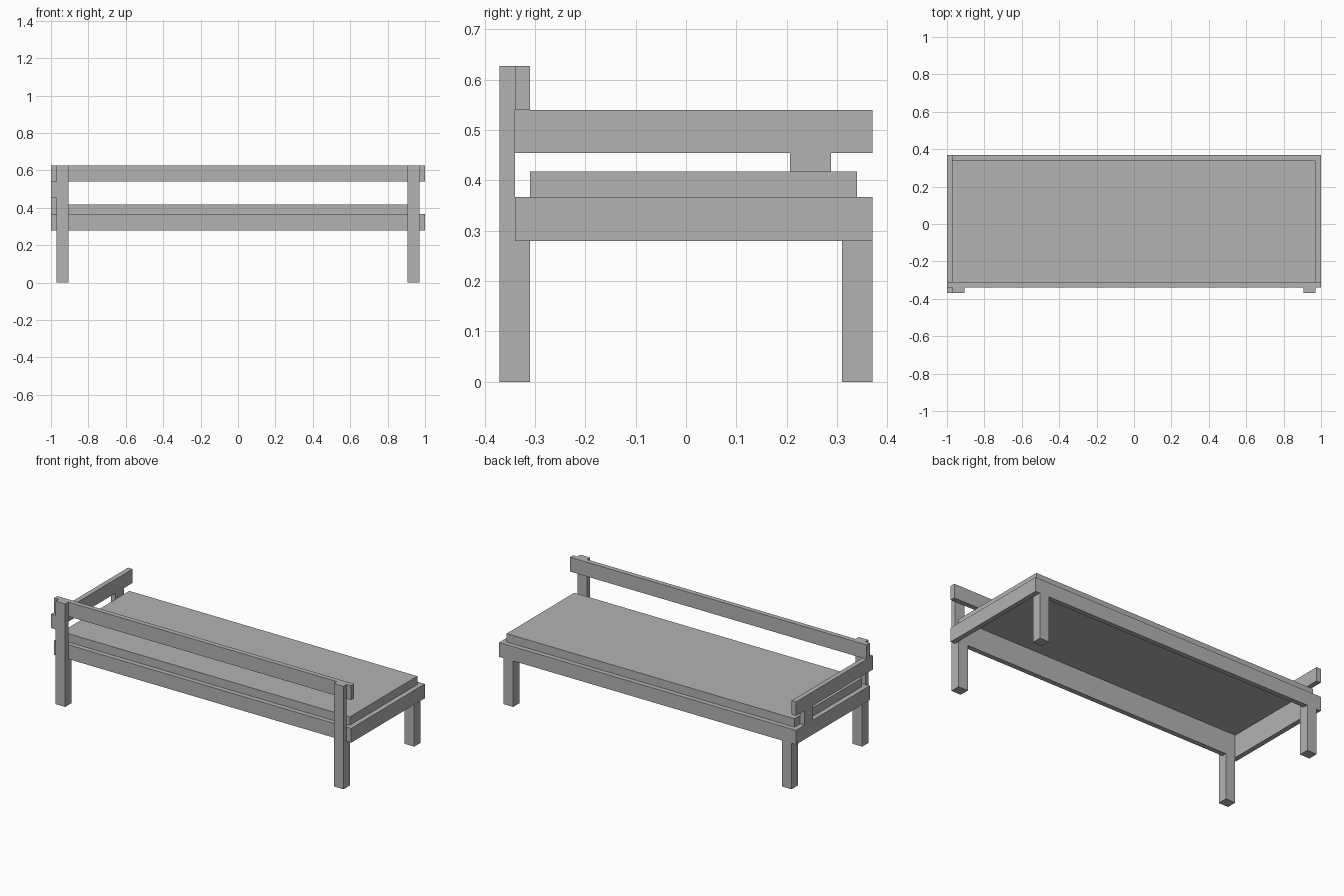
import bpy, bmesh

cube = bpy.data.objects.get("Cube")
if cube:
    bpy.data.objects.remove(cube, do_unlink=True)

# One plain grey for everything
grey = bpy.data.materials.new("plain_grey")
grey.use_nodes = True
colour = (0.45, 0.45, 0.45, 1)
grey.diffuse_color = colour
grey.node_tree.nodes["Principled BSDF"].inputs["Base Color"].default_value = colour


def finish(name, bm):
    mesh = bpy.data.meshes.new(name)
    bm.to_mesh(mesh)
    bm.free()
    mesh.materials.append(grey)
    obj = bpy.data.objects.new(name, mesh)
    bpy.context.collection.objects.link(obj)
    return obj


def board(name, x, y, z, open_bottom=False):
    """Box between the (low, high) limits on each axis."""
    bm = bmesh.new()
    bmesh.ops.create_cube(bm, size=1)
    for v in bm.verts:
        v.co = [lim[1] if c > 0 else lim[0] for c, lim in zip(v.co, (x, y, z))]
    if open_bottom:
        bm.faces.ensure_lookup_table()
        low = [f for f in bm.faces if f.normal.z < -0.5]
        bmesh.ops.delete(bm, geom=low, context='FACES_ONLY')
    return finish(name, bm)


def notched_post(name, x, profile):
    """Post cut from a side profile of (y, z) points, extruded across x."""
    bm = bmesh.new()
    face = bm.faces.new([bm.verts.new((x[0], y, z)) for y, z in profile])
    side = bmesh.ops.extrude_face_region(bm, geom=[face])
    for v in side["geom"]:
        if isinstance(v, bmesh.types.BMVert):
            v.co.x = x[1]
    bmesh.ops.recalc_face_normals(bm, faces=bm.faces)
    return finish(name, bm)


# Main levels and board limits
T = 0.03
FRONT, BACK, END = -0.37, 0.37, 1.0
FRAME = (0.28, 0.367)
ARM = (0.455, 0.54)
RAIL = (0.54, 0.627)
INNER = END - T

# Posts and legs, notched to carry the frame boards
front_profile = [(FRONT, 0), (FRONT + 2 * T, 0), (FRONT + 2 * T, FRAME[0]),
                 (FRONT + T, FRAME[0]), (FRONT + T, RAIL[1]), (FRONT, RAIL[1])]
back_profile = [(BACK, 0), (BACK - 2 * T, 0), (BACK - 2 * T, FRAME[1]),
                (BACK - T, FRAME[1]), (BACK - T, FRAME[0]), (BACK, FRAME[0])]
for side, s in (("left", 1), ("right", -1)):
    span = sorted((s * INNER, s * (INNER - 0.065)))
    notched_post(f"front_post_{side}", span, front_profile)
    notched_post(f"back_leg_{side}", span, back_profile)
    board(f"frame_end_{side}", sorted((s * INNER, s * END)), (FRONT + T, BACK), FRAME)

# Long frame boards
board("frame_front", (-INNER, INNER), (FRONT + T, FRONT + 2 * T), FRAME)
board("frame_back", (-INNER, INNER), (BACK - T, BACK), FRAME)

# Long guard rail fixed behind the tall posts
board("guard_rail", (-END, END), (FRONT + T, FRONT + 2 * T), RAIL)

# Arm rail at one end with its short support
board("arm_rail", (-END, -INNER), (FRONT, BACK), ARM)
board("arm_support", (-END, -INNER), (0.207, 0.288), (FRAME[1], ARM[0]))

# Mattress, a shell open underneath
board("mattress", (-INNER, INNER), (FRONT + 2 * T, BACK - T), (FRAME[1], 0.418), True)
